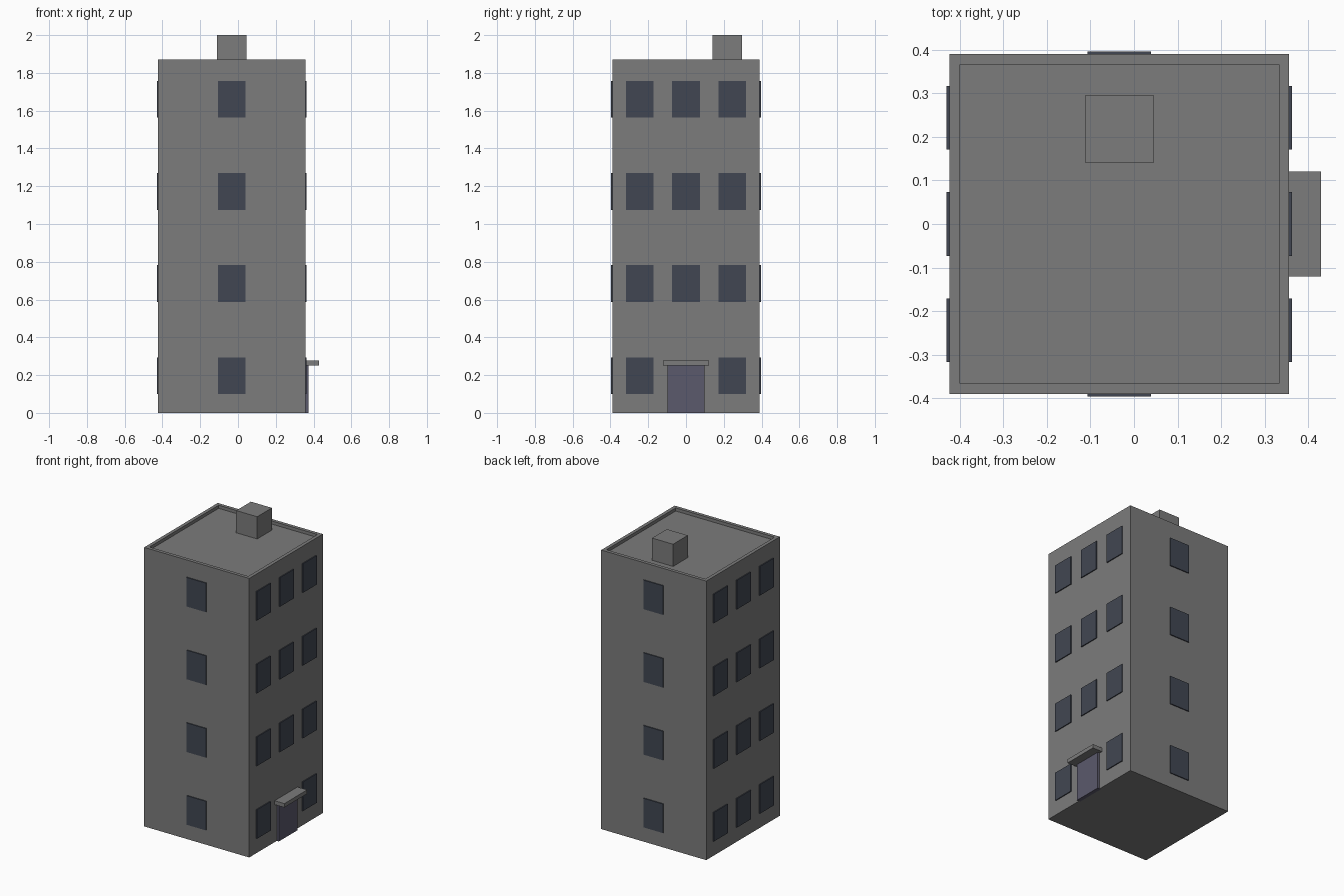
import bpy, bmesh
from mathutils import Vector

if "Cube" in bpy.data.objects:
    bpy.data.objects.remove(bpy.data.objects["Cube"])

X0, X1, Y = -0.4235, 0.3565, 0.39    # wall planes
CX, TOP = (X0 + X1) / 2, 1.872


def material(name, rgb):
    m = bpy.data.materials.new(name)
    m.diffuse_color = (*rgb, 1)
    m.use_nodes = True
    m.node_tree.nodes["Principled BSDF"].inputs["Base Color"].default_value = m.diffuse_color
    return m


def box(name, lo, hi, mat, inset=None):
    """Box between two corners; inset=(rim width, depth) recesses the top."""
    lo, hi = Vector(lo), Vector(hi)
    bm = bmesh.new()
    bmesh.ops.create_cube(bm, size=1)
    bmesh.ops.scale(bm, vec=hi - lo, verts=bm.verts)
    bmesh.ops.translate(bm, vec=(lo + hi) / 2, verts=bm.verts)
    if inset:
        bm.normal_update()
        top = max(bm.faces, key=lambda f: f.calc_center_median().z)
        bmesh.ops.inset_region(bm, faces=[top], thickness=inset[0], use_even_offset=True)
        # push the inner face down, leaving vertical parapet walls
        floor = bmesh.ops.extrude_discrete_faces(bm, faces=[top])["faces"][0]
        bmesh.ops.translate(bm, vec=(0, 0, -inset[1]), verts=floor.verts)
        bmesh.ops.recalc_face_normals(bm, faces=bm.faces)
    mesh = bpy.data.meshes.new(name)
    bm.to_mesh(mesh)
    bm.free()
    mesh.materials.append(mat)
    ob = bpy.data.objects.new(name, mesh)
    bpy.context.collection.objects.link(ob)
    return ob


wall = material("dark_grey_wall", (0.20, 0.20, 0.20))
glass = material("dark_glass", (0.053, 0.062, 0.085))
paint = material("door_paint", (0.104, 0.10, 0.15))

# Main block with recessed flat roof, and rooftop hut
box("building_body", (X0, -Y, 0), (X1, Y, TOP), wall, inset=(0.0234, 0.021))
box("roof_hut", (CX - 0.078, 0.14, 1.845), (CX + 0.078, 0.296, 2.0), wall)

# Windows: one column on front and back, three on each side
W, P, D = 0.073, 0.0065, 0.01        # half width, projection, embed depth
for floor in range(4):
    z0 = 0.099 + 0.488 * floor
    z1 = z0 + 0.195
    box(f"front_window_{floor}", (CX - W, -Y - P, z0), (CX + W, -Y + D, z1), glass)
    box(f"back_window_{floor}", (CX - W, Y - D, z0), (CX + W, Y + P, z1), glass)
    for col in (-1, 0, 1):
        y = 0.244 * col
        box(f"left_window_{floor}_{col + 1}", (X0 - P, y - W, z0), (X0 + D, y + W, z1), glass)
        if floor or col:             # the entrance replaces this window
            box(f"right_window_{floor}_{col + 1}", (X1 - D, y - W, z0), (X1 + P, y + W, z1), glass)

# Entrance on the right side
box("door", (X1 - D, -0.098, 0), (0.372, 0.098, 0.254), paint)
box("door_canopy", (X1 - D, -0.121, 0.252), (0.429, 0.121, 0.278), wall)
